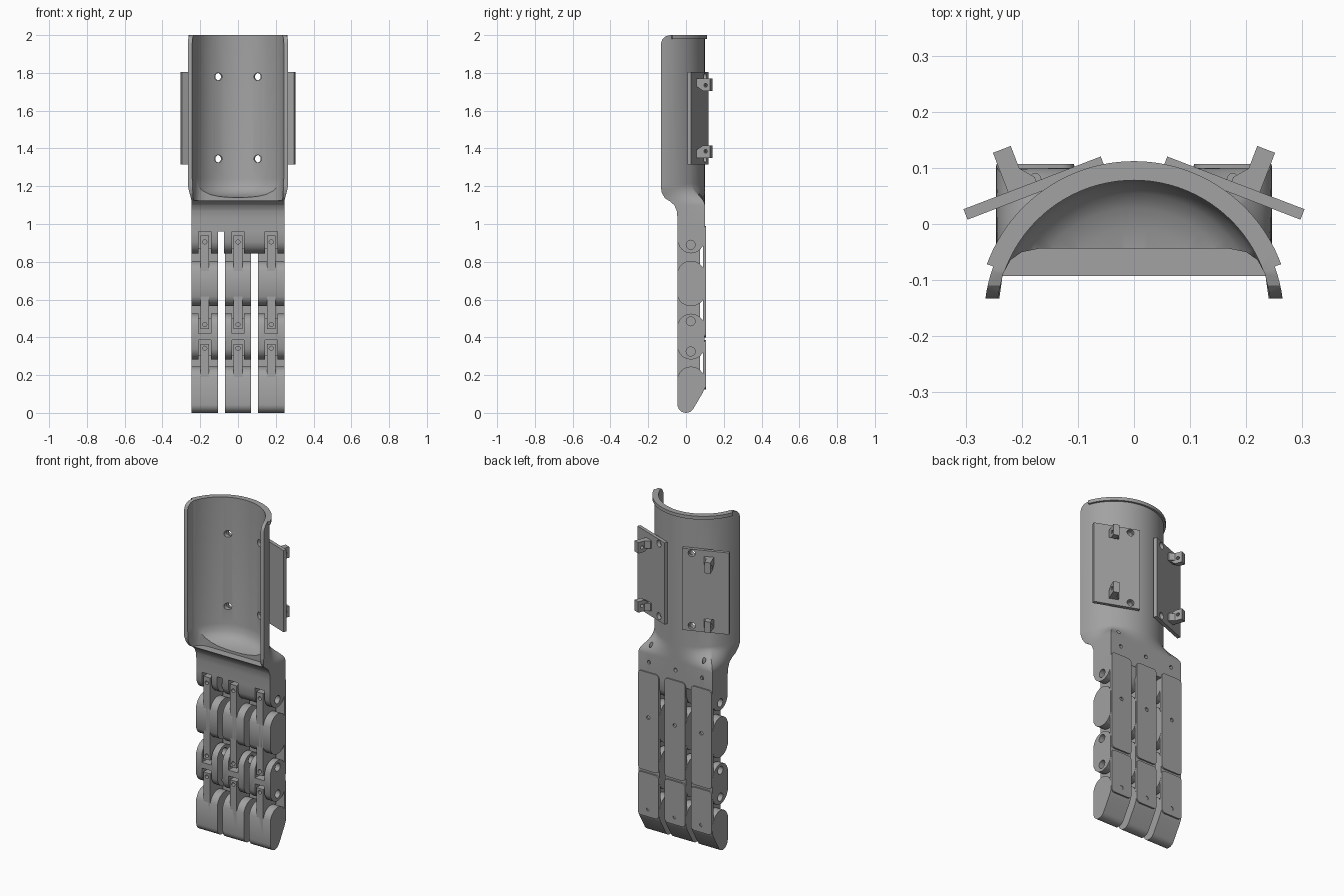
import bpy, bmesh, math
from mathutils import Matrix, Vector

if "Cube" in bpy.data.objects:
    bpy.data.objects.remove(bpy.data.objects["Cube"])

grey = bpy.data.materials.new("plain grey")
grey.diffuse_color = (0.36, 0.36, 0.36, 1)
grey.use_nodes = True
grey.node_tree.nodes["Principled BSDF"].inputs["Base Color"].default_value = grey.diffuse_color


def finish(name, bm):
    bmesh.ops.recalc_face_normals(bm, faces=bm.faces)
    me = bpy.data.meshes.new(name)
    bm.to_mesh(me)
    bm.free()
    me.materials.append(grey)
    ob = bpy.data.objects.new(name, me)
    bpy.context.collection.objects.link(ob)
    return ob


def loft(name, rings):
    bm = bmesh.new()
    vs = [[bm.verts.new(p) for p in r] for r in rings]
    n = len(rings[0])
    for a, b in zip(vs, vs[1:]):
        for i in range(n):
            bm.faces.new((a[i], a[(i + 1) % n], b[(i + 1) % n], b[i]))
    bm.faces.new(vs[0])
    bm.faces.new(vs[-1])
    return finish(name, bm)


def prism(name, pts, axis, a, b):
    put = {'x': lambda p, t: (t, p[0], p[1]),
           'y': lambda p, t: (p[0], t, p[1]),
           'z': lambda p, t: (p[0], p[1], t)}[axis]
    return loft(name, [[put(p, t) for p in pts] for t in (a, b)])


def box(name, x0, x1, y0, y1, z0, z1):
    return prism(name, [(x0, y0), (x1, y0), (x1, y1), (x0, y1)], 'z', z0, z1)


def disc(u, v, r, n=20):
    return [(u + r * math.cos(i * math.tau / n), v + r * math.sin(i * math.tau / n)) for i in range(n)]


def hole(axis, u, v, r, a, b):
    return prism("cutter", disc(u, v, r), axis, a, b)


def boolean(ob, cutters, op='DIFFERENCE'):
    bpy.context.view_layer.objects.active = ob
    for c in cutters:
        m = ob.modifiers.new("cut", 'BOOLEAN')
        m.operation, m.solver, m.object = op, 'EXACT', c
        bpy.ops.object.modifier_apply(modifier=m.name)
        bpy.data.objects.remove(c)


# --- forearm shell blending into the flat palm ---
CY, R_OUT, R_IN = -0.167, 0.267, 0.245
corner = math.atan2(0.267, 0.245)
angles = sorted([math.radians(7.3 + 165.4 * i / 56) for i in range(57)] + [corner, math.pi - corner])


def section(z, f):
    pts = []
    for t in angles:
        flat = min(0.245 / max(abs(math.cos(t)), 1e-6), 0.267 / math.sin(t))
        r = flat + (R_OUT - flat) * f
        pts.append((r * math.cos(t), CY + r * math.sin(t), z))
    return pts


rings = [section(0.96, 0), section(1.10, 0)]
for i in range(1, 8):
    u = i / 8
    rings.append(section(1.10 + 0.11 * u, u * u * (3 - 2 * u)))
rings += [section(1.21, 1), section(2.0, 1)]
shell = loft("forearm_shell", rings)

side = [(0.2, 0.9), (0.2, 2.1), (-0.085, 2.1), (-0.085, 2.0), (-0.11, 1.993), (-0.127, 1.975), (-0.134, 1.95),
        (-0.134, 1.2), (-0.128, 1.165), (-0.112, 1.137), (-0.085, 1.12), (-0.062, 1.1), (-0.049, 1.07),
        (-0.045, 1.03), (-0.045, 0.9)]
boolean(shell, [prism("cutter", side, 'x', -0.5, 0.5)], 'INTERSECT')

cavity = [[(x, y, z) for x, y in disc(0, CY, r, 96)] for z, r in
          ((1.14, 0.125), (1.146, 0.16), (1.157, 0.195), (1.175, 0.222), (1.2, 0.238), (1.24, R_IN), (2.2, R_IN))]
front = [(0.17, -0.044), (0.2, -0.05), (0.22, -0.064), (0.234, -0.09), (0.241, -0.14), (0.241, -0.3)]
front += [(-x, y) for x, y in reversed(front)]
boolean(shell, [loft("cutter", cavity), prism("cutter", front, 'z', 1.125, 2.2)])
boolean(shell, [hole('y', x, z, 0.02, 0, 0.3) for x in (-0.105, 0.105) for z in (1.345, 1.78)])
boolean(shell, [hole('y', x, 1.05, 0.011, 0.07, 0.3) for x in (-0.176, 0, 0.176)])
boolean(shell, [hole('z', x, 0.08, 0.01, 1.0, 1.19) for x in (-0.176, 0.176)])

# --- raised rim on the top edge ---
arc = [math.radians(20 + 140 * i / 48) for i in range(49)]
rim = [(0.279 * math.cos(t), CY + 0.279 * math.sin(t)) for t in arc]
rim += [(0.25 * math.cos(t), CY + 0.25 * math.sin(t)) for t in reversed(arc)]
prism("top_rim", rim, 'z', 1.98, 2.0)

# --- tilted mounting plates with hooked tabs ---
for s, label in ((1, "right"), (-1, "left")):
    place = Matrix.Translation((s * 0.178, 0.064, 0)) @ Matrix.Rotation(math.radians(-21 * s), 4, 'Z')
    plate = box(label + "_plate", -0.131, 0.131, -0.01, 0.01, 1.315, 1.805)
    boolean(plate, [hole('y', -s * 0.078, z, 0.02, -0.1, 0.1) for z in (1.345, 1.78)])
    plate.data.transform(place)
    for z, d in ((1.77, -1), (1.35, 1)):
        u0, u1 = sorted((s * 0.012, s * 0.046))
        tab = prism(label + "_tab", [(0.005, z), (0.085, z), (0.085, z + d * 0.065), (0.045, z + d * 0.065),
                                     (0.005, z + d * 0.04)], 'x', u0, u1)
        boolean(tab, [hole('x', 0.06, z + d * 0.035, 0.01, -0.2, 0.2)])
        tab.data.transform(place)
        foot = prism(label + "_tab_foot", [(s * 0.02, 0.005), (s * -0.008, 0.005), (s * -0.008, 0.018),
                                           (s * 0.014, 0.045), (s * 0.02, 0.045)], 'z', *sorted((z, z + d * 0.045)))
        foot.data.transform(place)

# --- hinged hand: rounded block profiles in the side plane ---
F, B = -0.045, 0.098


def curve_edge(z, sag):
    pts = []
    for i in range(13):
        u = -1 + i / 6
        pts.append((F + (B - F) * (u + 1) / 2, z + sag * (1 - math.sqrt(1 - 0.92 * u * u)) / 0.717))
    return pts


def block(name, x0, x1, z0, z1, low, high):
    lo = curve_edge(z0, low) if low else [(F, z0), (B, z0)]
    hi = curve_edge(z1, -high) if high else [(F, z1), (B, z1)]
    return prism(name, lo + hi[::-1], 'x', x0, x1)


def slot(x, z0, z1):
    return box("cutter", x - 0.032, x + 0.032, -0.2, 0.078, z0, z1)


fingers = (-0.176, 0, 0.176)

# palm knuckles
for x0, x1, centres in ((-0.245, -0.107, fingers[:1]), (-0.073, 0.245, fingers[1:])):
    k = block("palm_knuckle", x0, x1, 0.845, 0.965, 0.06, 0)
    boolean(k, [slot(x, 0.8, 0.963) for x in centres])
    boolean(k, [hole('x', 0.025, 0.89, 0.024, x0 - 0.01, x1 + 0.01)])


def cover(x, name, z0, z1, pin, c=0.022):
    w = 0.069
    pts = []
    for cx, cz, a in ((w - c, z1 - c, 0), (c - w, z1 - c, 90), (c - w, z0 + c, 180), (w - c, z0 + c, 270)):
        for i in range(5):
            t = math.radians(a + 22.5 * i)
            pts.append((x + cx + c * math.cos(t), cz + c * math.sin(t)))
    ob = prism(name, pts, 'y', 0.09, 0.107)
    boolean(ob, [hole('y', x, pin, 0.011, 0.095, 0.2)])


for x in fingers:
    a, b = x - 0.07, x + 0.07
    # upper segment with long tongue reaching both hinges
    block("upper_segment", a, b, 0.565, 0.805, 0.05, 0.055)
    tongue = box("upper_tongue", x - 0.023, x + 0.023, F, 0.074, 0.445, 0.94)
    boolean(tongue, [hole('y', x, z, 0.011, -0.1, -0.02) for z in (0.905, 0.468)])
    # middle segment, slotted at both ends
    mid = block("middle_segment", a, b, 0.283, 0.525, 0.055, 0.055)
    boolean(mid, [slot(x, 0.42, 0.6), slot(x, 0.2, 0.385)])
    boolean(mid, [hole('x', 0.025, z, 0.024, a - 0.01, b + 0.01) for z in (0.485, 0.325)])
    # fingertip with sloped back and rounded end
    end = [(0.0 + 0.045 * math.cos(math.radians(t)), 0.045 + 0.045 * math.sin(math.radians(t)))
           for t in range(180, 331, 15)]
    prism("fingertip", end + [(0.088, 0.105), (0.102, 0.135), (0.104, 0.19)] + curve_edge(0.245, -0.055)[::-1],
          'x', a, b)
    tip = box("tip_tongue", x - 0.023, x + 0.023, F, 0.074, 0.1, 0.365)
    boolean(tip, [hole('y', x, 0.342, 0.011, -0.1, -0.02)])
    # back covers
    cover(x, "long_cover", 0.40, 0.99, 0.72)
    cover(x, "short_cover", 0.125, 0.385, 0.17)

# smooth the curved surfaces, keep edges sharp
bpy.ops.object.select_all(action='SELECT')
bpy.context.view_layer.objects.active = shell
bpy.ops.object.shade_smooth_by_angle(angle=math.radians(30))
